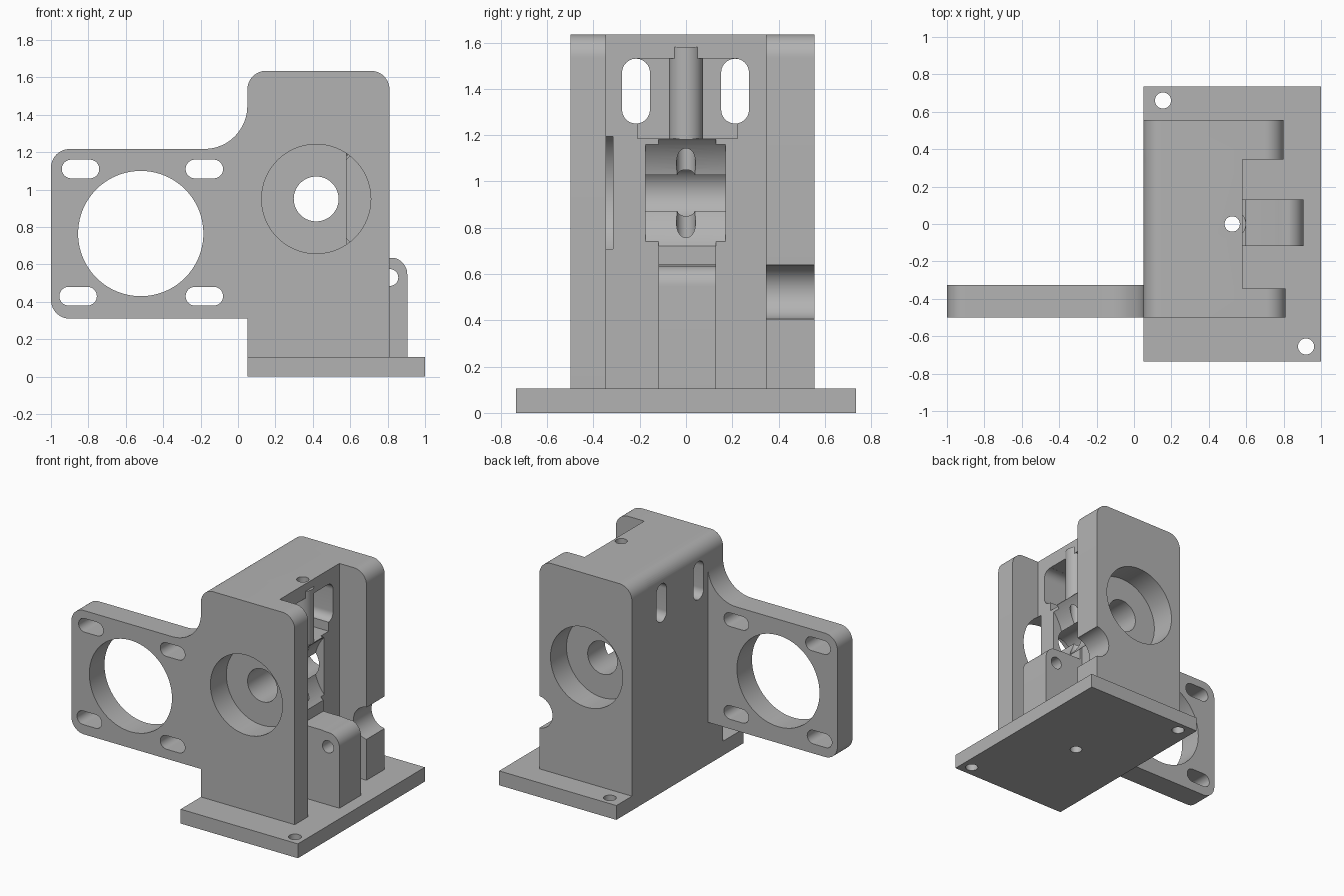
import bpy, bmesh, math
from mathutils import Vector

if "Cube" in bpy.data.objects:
    bpy.data.objects.remove(bpy.data.objects["Cube"])

grey = bpy.data.materials.new("plain grey")
grey.diffuse_color = (0.45, 0.45, 0.45, 1)
grey.use_nodes = True
grey.node_tree.nodes["Principled BSDF"].inputs["Base Color"].default_value = grey.diffuse_color


def rounded(corners, steps=12):
    """Turn (u, v, radius) corners into an outline with filleted corners."""
    out = []
    n = len(corners)
    for i, (u, v, r) in enumerate(corners):
        p = Vector((u, v))
        if r == 0:
            out.append(p)
            continue
        a = (Vector(corners[i - 1][:2]) - p).normalized()
        b = (Vector(corners[(i + 1) % n][:2]) - p).normalized()
        half = a.angle(b) / 2
        c = p + (a + b).normalized() * (r / math.sin(half))
        s = p + a * (r / math.tan(half)) - c
        e = p + b * (r / math.tan(half)) - c
        sweep = math.atan2(s.x * e.y - s.y * e.x, s.dot(e))
        for k in range(steps + 1):
            t = sweep * k / steps
            out.append(c + Vector((s.x * math.cos(t) - s.y * math.sin(t),
                                   s.x * math.sin(t) + s.y * math.cos(t))))
    return out


def circle(u, v, r, n=64):
    return [Vector((u + r * math.cos(2 * math.pi * k / n),
                    v + r * math.sin(2 * math.pi * k / n))) for k in range(n)]


def rect(u0, u1, v0, v1, r=0):
    return rounded([(u0, v0, r), (u1, v0, r), (u1, v1, r), (u0, v1, r)])


def prism(name, outline, lo, hi, axis="Y"):
    """Extrude an outline along an axis between lo and hi."""
    place = {"X": lambda p, d: (d, p.x, p.y),
             "Y": lambda p, d: (p.x, d, p.y),
             "Z": lambda p, d: (p.x, p.y, d)}[axis]
    bm = bmesh.new()
    low = [bm.verts.new(place(p, lo)) for p in outline]
    high = [bm.verts.new(place(p, hi)) for p in outline]
    bm.faces.new(low)
    bm.faces.new(high)
    n = len(outline)
    for i in range(n):
        j = (i + 1) % n
        bm.faces.new((low[i], low[j], high[j], high[i]))
    bmesh.ops.recalc_face_normals(bm, faces=bm.faces)
    me = bpy.data.meshes.new(name)
    bm.to_mesh(me)
    bm.free()
    me.materials.append(grey)
    ob = bpy.data.objects.new(name, me)
    bpy.context.collection.objects.link(ob)
    return ob


def combine(target, tool, operation):
    mod = target.modifiers.new("bool", "BOOLEAN")
    mod.operation, mod.solver, mod.object = operation, "EXACT", tool
    bpy.context.view_layer.objects.active = target
    bpy.ops.object.modifier_apply(modifier=mod.name)
    bpy.data.objects.remove(tool)


# central core, rounded along its outer top edge
body = prism("extruder_body", rounded([(0.05, 0.05, 0), (0.58, 0.05, 0),
             (0.58, 1.635, 0), (0.05, 1.635, 0.1)]), -0.4, 0.4)


def add(*args):
    combine(body, prism("part", *args), "UNION")


def cut(*args):
    combine(body, prism("cutter", *args), "DIFFERENCE")


# side walls
for x1, y0, y1 in ((0.81, -0.5, -0.345), (0.80, 0.345, 0.555)):
    add(rounded([(0.05, 0.05, 0), (x1, 0.05, 0), (x1, 1.635, 0.1), (0.05, 1.635, 0.1)]), y0, y1)

# motor mounting plate with a fillet up to the wall
add(rounded([(-1, 0.31, 0.1), (0.1, 0.31, 0), (0.1, 1.45, 0), (0.05, 1.45, 0),
             (0.05, 1.217, 0.23), (-1, 1.217, 0.1)]), -0.5, -0.325)
cut(circle(-0.52, 0.765, 0.335, 80), -0.6, -0.2)
for x, z in ((-0.842, 1.11), (-0.18, 1.11), (-0.855, 0.43), (-0.18, 0.43)):
    cut(rect(x - 0.1, x + 0.1, z - 0.05, z + 0.05, 0.0499), -0.6, -0.2)

# base plate
add(rect(0.05, 1.0, -0.735, 0.735), 0, 0.105, "Z")
for x, y in ((0.155, 0.66), (0.92, -0.655)):
    cut(circle(x, y, 0.043, 32), -0.1, 0.2, "Z")

# pocket and two through slots for the tension screws
cut(rect(-0.21, 0.222, 1.185, 1.53), 0.33, 0.7, "X")
for y in (-0.216, 0.212):
    cut(rect(y - 0.06, y + 0.06, 1.25, 1.53, 0.0599), -0.1, 0.7, "X")

# bearing seats and the round notch in the back wall
cut(circle(0.418, 0.95, 0.292), -0.6, -0.315)
cut(circle(0.418, 0.95, 0.292), 0.37, 0.7)
cut(circle(0.812, 0.522, 0.118, 48), 0.3, 0.6)

# hinge block, face pad and filament guide tube
add(rounded([(0.5, 0.05, 0), (0.905, 0.05, 0), (0.905, 0.637, 0.09), (0.6, 0.637, 0),
             (0.6, 1.185, 0), (0.5, 1.185, 0)]), -0.118, 0.13)
# the block's top continues up to the pad under the roller cavity
add(rect(0.55, 0.815, 0.5, 0.64), -0.118, 0.13)
add(circle(0.525, 0, 0.074, 48), 1.17, 1.58, "Z")

# roller cavity, drive shaft bore, hinge pin hole and filament path
cut(circle(0.815, 0.95, 0.315, 96), -0.175, 0.17)
cut(circle(0.418, 0.95, 0.12), -0.7, 0.7)
cut(circle(0.812, 0.53, 0.045, 32), -0.2, 0.2)
cut(circle(0.525, 0, 0.041, 32), -0.1, 1.8, "Z")

# smooth curves, crisp edges
bpy.ops.object.select_all(action="DESELECT")
body.select_set(True)
bpy.context.view_layer.objects.active = body
bpy.ops.object.shade_smooth_by_angle(angle=math.radians(30))
